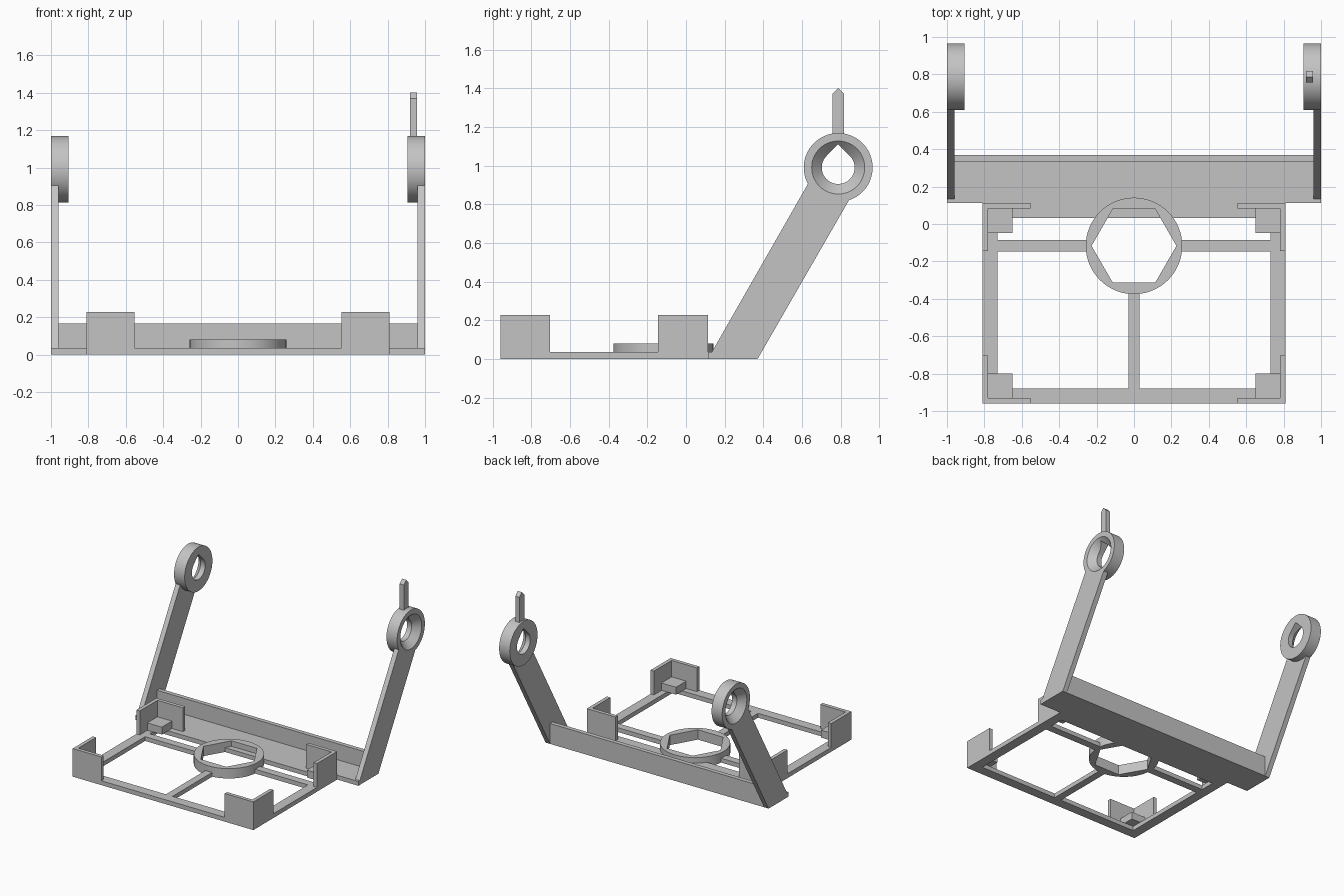
import bpy, bmesh, math

cube = bpy.data.objects.get("Cube")
if cube:
    bpy.data.objects.remove(cube, do_unlink=True)

GREY = bpy.data.materials.new("plain_grey")
GREY.use_nodes = True
COLOUR = (0.55, 0.55, 0.55, 1)
GREY.diffuse_color = COLOUR
GREY.node_tree.nodes["Principled BSDF"].inputs["Base Color"].default_value = COLOUR


def loft(name, loops):
    """Solid skinned through matching loops of 3D points, with capped ends."""
    bm = bmesh.new()
    rows = [[bm.verts.new(p) for p in loop] for loop in loops]
    n = len(rows[0])
    for a, b in zip(rows, rows[1:]):
        for i in range(n):
            j = (i + 1) % n
            bm.faces.new((a[i], a[j], b[j], b[i]))
    bm.faces.new(rows[0])
    bm.faces.new(rows[-1])
    bmesh.ops.recalc_face_normals(bm, faces=bm.faces)
    mesh = bpy.data.meshes.new(name)
    bm.to_mesh(mesh)
    bm.free()
    mesh.materials.append(GREY)
    ob = bpy.data.objects.new(name, mesh)
    bpy.context.collection.objects.link(ob)
    return ob


def box(name, x0, x1, y0, y1, z0, z1):
    base = ((x0, y0), (x1, y0), (x1, y1), (x0, y1))
    return loft(name, [[(x, y, z) for x, y in base] for z in (z0, z1)])


def prism_x(name, outline, x0, x1):
    return loft(name, [[(x, y, z) for y, z in outline] for x in (x0, x1)])


def circle(cx, cy, r, n=64):
    return [(cx + r * math.cos(math.tau * i / n), cy + r * math.sin(math.tau * i / n))
            for i in range(n)]


def activate(ob):
    bpy.ops.object.select_all(action='DESELECT')
    ob.select_set(True)
    bpy.context.view_layer.objects.active = ob


def cut(ob, cutter):
    cutter.hide_render = True
    mod = ob.modifiers.new("cut", 'BOOLEAN')
    mod.operation = 'DIFFERENCE'
    mod.solver = 'EXACT'
    mod.object = cutter
    activate(ob)
    bpy.ops.object.modifier_apply(modifier=mod.name)
    bpy.data.objects.remove(cutter, do_unlink=True)


def smooth(ob):
    activate(ob)
    bpy.ops.object.shade_smooth_by_angle(angle=math.radians(30))


T = 0.035                         # plate thickness
W, FRONT, BACK = 0.81, -0.96, 0.113   # tray outline
BAR = 0.08

# Tray frame
box("front_bar", -W, W, FRONT, FRONT + BAR, 0, T)
box("rear_bar", -W, W, BACK - BAR, BACK, 0, T)
box("centre_spoke", -0.03, 0.03, FRONT + BAR, -0.35, 0, T)

# Centre ring with a hexagonal opening
RY = -0.117
ring = loft("centre_ring", [[(x, y, z) for x, y in circle(0, RY, 0.258)] for z in (0, 0.08)])
cut(ring, loft("hex_cutter", [[(x, y, z) for x, y in circle(0, RY, 0.227, 6)]
                              for z in (-0.1, 0.2)]))
smooth(ring)

# Rear beam: floor plate and upright wall
box("beam_floor", -1, 1, BACK, 0.37, 0, T)
box("beam_wall", -0.96, 0.96, 0.335, 0.37, T, 0.165)

HY, HZ, HR = 0.787, 0.99, 0.178   # hub centre and radius

for side, s in (("left", 1), ("right", -1)):
    box(f"{side}_bar", *sorted((s * (W - BAR), s * W)), FRONT + BAR, BACK - BAR, 0, T)
    box(f"{side}_spoke", *sorted((s * 0.24, s * (W - BAR))), -0.147, -0.085, 0, T)

    # Corner pockets: two thin walls and a small rest block
    for end, y, d in (("front", FRONT, 1), ("rear", BACK, -1)):
        def corner(part, a, b, c, e, z0, z1):
            box(f"{end}_{side}_{part}", *sorted((s * (W - a), s * (W - b))),
                *sorted((y + d * c, y + d * e)), z0, z1)
        corner("side_wall", 0, 0.03, 0, 0.257, 0, 0.228)
        corner("end_wall", 0.03, 0.257, 0, 0.03, 0, 0.228)
        corner("rest", 0.03, 0.16, 0.03, 0.16, T, 0.095)

    # Slanted arm
    prism_x(f"{side}_arm", [(0.113, 0), (0.37, 0), (0.842, 0.82), (0.63, 0.905)],
            s * 0.96, s * 1.0)

    # Hub with an outer countersink and a teardrop bore
    hub = prism_x(f"{side}_hub", circle(HY, HZ, HR), s * 0.905, s * 1.0)
    cut(hub, loft("sink_cutter", [[(s * x, y, z) for y, z in circle(HY, HZ, r)]
                                  for x, r in ((0.945, 0.083), (1.01, 0.147))]))
    bore, n = 0.085, 48
    drop = [(HY + bore * math.cos(a), HZ + bore * math.sin(a))
            for a in (math.radians(135 + 270 * i / n) for i in range(n + 1))]
    drop.append((HY, HZ + bore * math.sqrt(2)))
    cut(hub, prism_x("bore_cutter", drop, s * 0.85, s * 1.05))
    smooth(hub)

# Pointed pin on top of the left hub
prism_x("pointer_pin", [(0.757, 1.15), (0.818, 1.15), (0.818, 1.37), (HY, 1.4), (0.757, 1.37)],
        0.92, 0.957)
